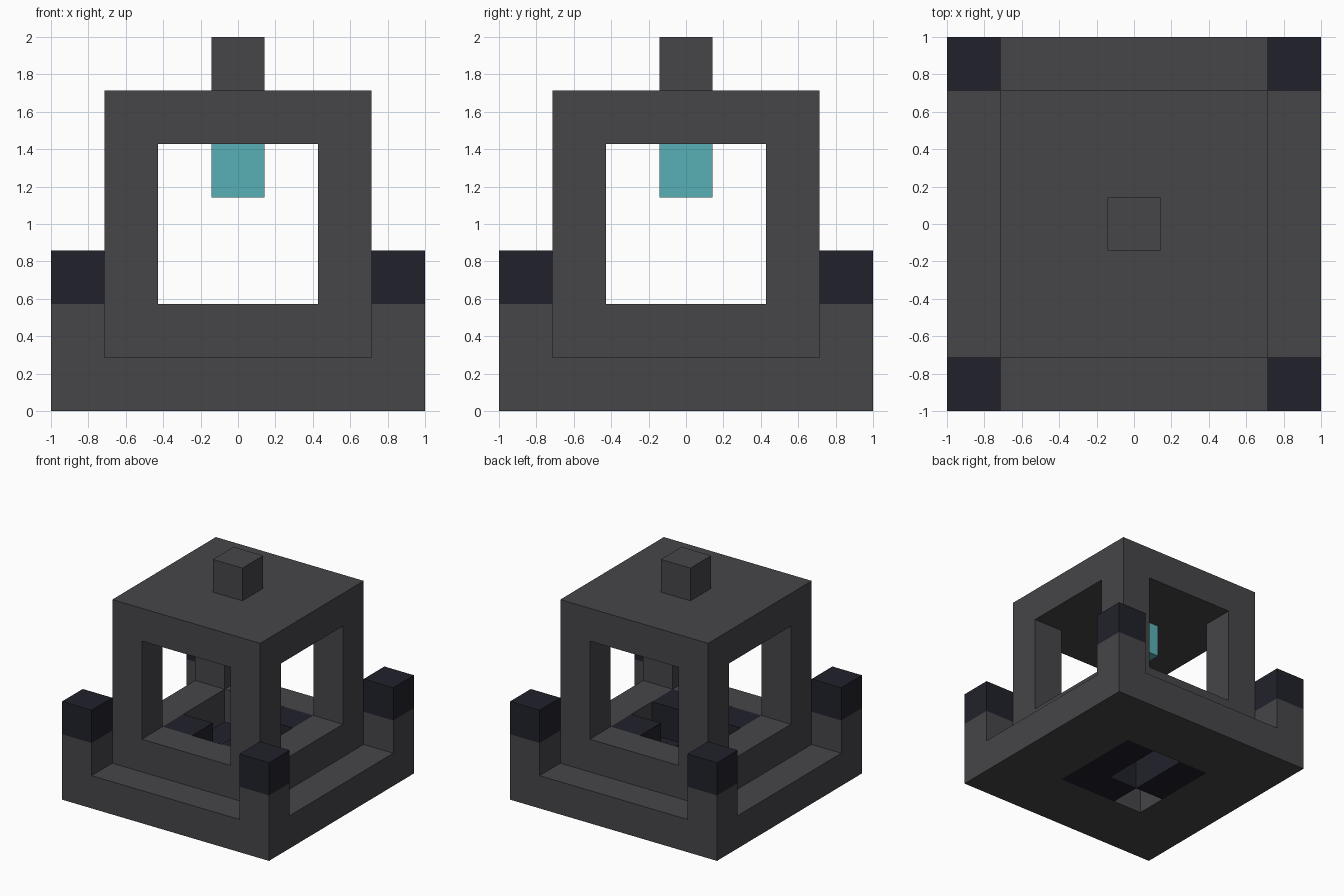
import bpy

if "Cube" in bpy.data.objects:
    bpy.data.objects.remove(bpy.data.objects["Cube"], do_unlink=True)

U = 2 / 7  # the whole model sits on a seven-cell grid


def material(name, color):
    m = bpy.data.materials.new(name)
    m.use_nodes = True
    m.diffuse_color = (*color, 1)
    m.node_tree.nodes["Principled BSDF"].inputs["Base Color"].default_value = (*color, 1)
    return m


gray = material("dark_gray", (0.061, 0.061, 0.067))
navy = material("dark_navy", (0.0152, 0.0152, 0.0242))
teal = material("teal", (0.098, 0.434, 0.468))


def box(name, mat, x, y, z0, z1, wide=1, deep=1):
    """Box centred on cell x, y, from layer z0 up to z1."""
    bpy.ops.mesh.primitive_cube_add(size=1, location=(x * U, y * U, (z0 + z1) / 2 * U))
    ob = bpy.context.object
    ob.name = ob.data.name = name
    ob.scale = (wide * U, deep * U, (z1 - z0) * U)
    bpy.ops.object.transform_apply(location=False, rotation=False, scale=True)
    ob.data.materials.append(mat)
    return ob


def carve(ob, cutters):
    bpy.context.view_layer.objects.active = ob
    for cutter in cutters:
        mod = ob.modifiers.new("opening", "BOOLEAN")
        mod.operation = "DIFFERENCE"
        mod.solver = "EXACT"
        mod.object = cutter
        bpy.ops.object.modifier_apply(modifier=mod.name)


# Base slab and open cage with a square well through both
base = box("base", gray, 0, 0, 0, 1, 7, 7)
cage = box("cage", gray, 0, 0, 1, 6, 5, 5)
well = box("well_cutter", gray, 0, 0, -1, 5, 3, 3)
window_x = box("side_window_cutter", gray, 0, 0, 2, 5, 9, 3)
window_y = box("front_window_cutter", gray, 0, 0, 2, 5, 3, 9)
carve(base, [well])
carve(cage, [well, window_x, window_y])
for cutter in (well, window_x, window_y):
    bpy.data.objects.remove(cutter, do_unlink=True)

# Corner posts with dark caps
for sx, x in (("right", -3), ("left", 3)):
    for sy, y in (("front", -3), ("back", 3)):
        box(f"{sy}_{sx}_post", gray, x, y, 1, 2)
        box(f"{sy}_{sx}_cap", navy, x, y, 2, 3)

# Roof knob and hanging lamp
box("roof_knob", gray, 0, 0, 6, 7)
box("hanging_lamp", teal, 0, 0, 4, 5)

# Dark blocks inside the well: lower layer, then upper layer
for x, y in ((1, -1), (1, 0), (1, 1), (0, -1), (-1, 0), (-1, 1)):
    box("lower_well_block", navy, x, y, 0, 1)
for x, y in ((-1, -1), (1, -1), (1, 1)):
    box("upper_well_block", navy, x, y, 1, 2)
